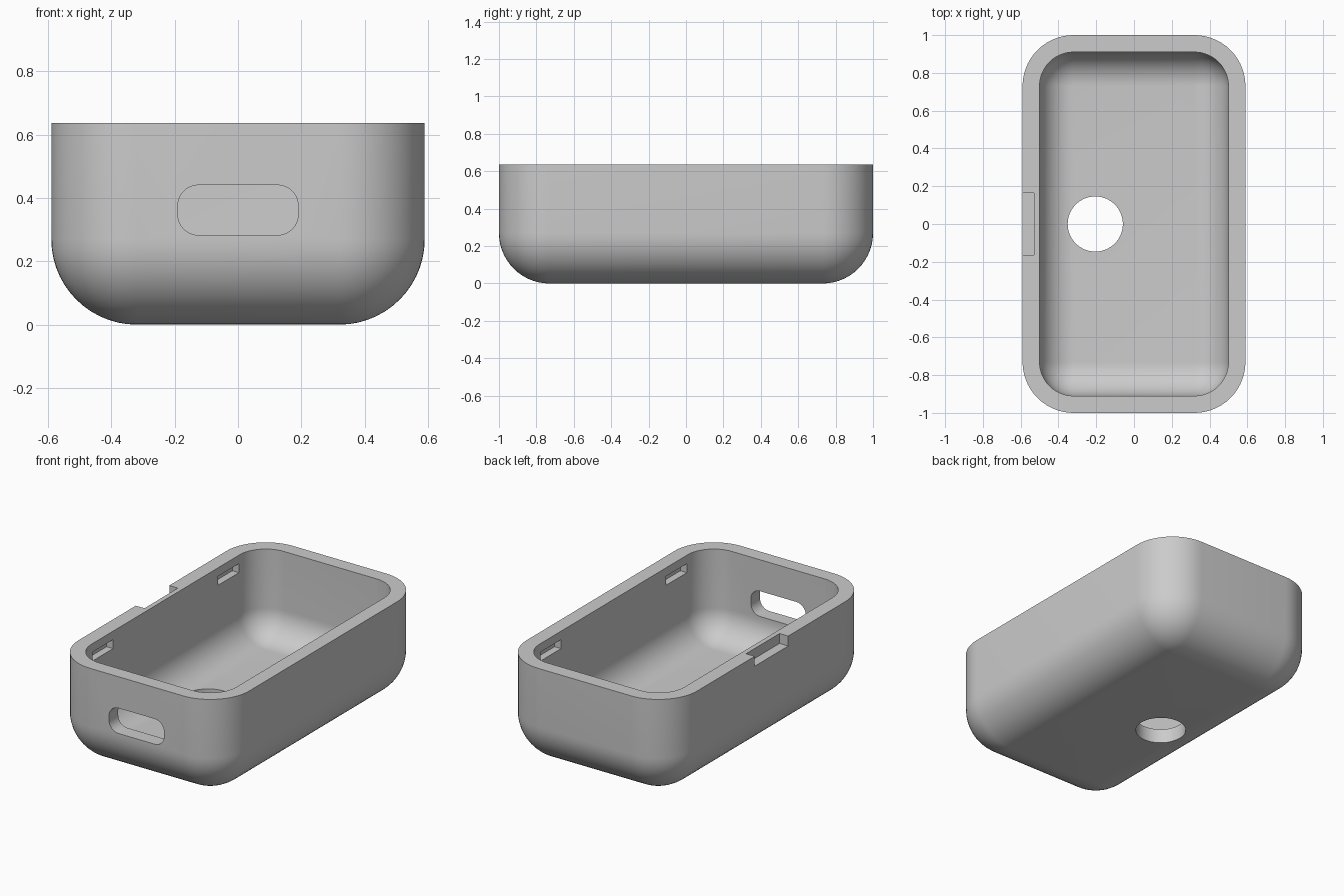
import bpy, bmesh, math
from mathutils import Vector

cube = bpy.data.objects.get("Cube")
if cube:
    bpy.data.objects.remove(cube, do_unlink=True)

HX, HY, H = 0.59, 1.0, 0.637      # half width, half length, height
R, WALL = 0.27, 0.09              # outer radius, shell thickness
SEG = 14

grey = bpy.data.materials.new("light grey plastic")
grey.use_nodes = True
COLOUR = (0.6, 0.6, 0.6, 1)
grey.diffuse_color = COLOUR
grey.node_tree.nodes["Principled BSDF"].inputs["Base Color"].default_value = COLOUR


def rounded_rect(hx, hy, r, seg=SEG):
    """Counter-clockwise outline with rounded corners."""
    pts = []
    for k, (sx, sy) in enumerate([(1, 1), (-1, 1), (-1, -1), (1, -1)]):
        for i in range(seg + 1):
            a = math.pi / 2 * (k + i / seg)
            pts.append((sx * (hx - r) + r * math.cos(a),
                        sy * (hy - r) + r * math.sin(a)))
    return pts


def shell_rings(offset):
    """Rings from the floor up to the rim, offset inward from the outside."""
    r = R - offset
    rings = []
    for i in range(SEG + 1):
        t = math.pi / 2 * (1 - i / SEG)
        inset = offset + r * (1 - math.cos(t))
        z = offset + r * (1 - math.sin(t))
        rings.append((rounded_rect(HX - inset, HY - inset, r * math.cos(t)), z))
    rings.append((rounded_rect(HX - offset, HY - offset, r), H))
    return rings


def make_object(name, bm):
    bmesh.ops.recalc_face_normals(bm, faces=bm.faces)
    mesh = bpy.data.meshes.new(name)
    bm.to_mesh(mesh)
    bm.free()
    mesh.materials.append(grey)
    ob = bpy.data.objects.new(name, mesh)
    bpy.context.collection.objects.link(ob)
    return ob


def prism(name, outline, place, low, high):
    """Extrude a 2D outline; place maps (u, v, depth) to a 3D point."""
    bm = bmesh.new()
    ends = [[bm.verts.new(place(u, v, d)) for u, v in outline] for d in (low, high)]
    for ring in ends:
        bm.faces.new(ring)
    n = len(outline)
    for i in range(n):
        j = (i + 1) % n
        bm.faces.new((ends[0][i], ends[0][j], ends[1][j], ends[1][i]))
    return make_object(name, bm)


def block(name, centre, size):
    bm = bmesh.new()
    bmesh.ops.create_cube(bm, size=1)
    bmesh.ops.scale(bm, vec=size, verts=bm.verts)
    bmesh.ops.translate(bm, vec=centre, verts=bm.verts)
    return make_object(name, bm)


# Open tray: outside from floor to rim, then inside back down to the inner floor
bm = bmesh.new()
loops = [[bm.verts.new((x, y, z)) for x, y in pts]
         for pts, z in shell_rings(0) + shell_rings(WALL)[::-1]]
for a, b in zip(loops, loops[1:]):
    for i in range(len(a)):
        j = (i + 1) % len(a)
        bm.faces.new((a[i], a[j], b[j], b[i]))
bm.faces.new(loops[0])
bm.faces.new(loops[-1])
bmesh.ops.remove_doubles(bm, verts=bm.verts, dist=0.0005)
tray = make_object("tray_shell", bm)

# Cutters: front slot, drain hole, rim notch, four clip recesses
cutters = [
    prism("slot_cutter", rounded_rect(0.19, 0.079, 0.065, 8),
          lambda u, v, d: Vector((u, d, v + 0.362)), -1.1, -0.8),
    prism("hole_cutter", rounded_rect(0.146, 0.146, 0.146, 16)[:],
          lambda u, v, d: Vector((u - 0.205, v, d)), -0.1, 0.2),
    block("notch_cutter", (-0.58, 0, 0.63), (0.1, 0.33, 0.11)),
]
for sx in (-1, 1):
    for sy in (-1, 1):
        cutters.append(block("clip_cutter", (sx * 0.49, sy * 0.62, 0.556),
                             (0.11, 0.205, 0.056)))

for c in cutters:
    c.hide_render = True
    bm = bmesh.new()
    bm.from_mesh(c.data)
    bmesh.ops.remove_doubles(bm, verts=bm.verts, dist=0.0001)
    bm.to_mesh(c.data)
    bm.free()
    mod = tray.modifiers.new(c.name, 'BOOLEAN')
    mod.operation = 'DIFFERENCE'
    mod.solver = 'EXACT'
    mod.object = c

# Bake the cuts and drop the cutters
bpy.context.view_layer.update()
cut = bpy.data.meshes.new_from_object(
    tray.evaluated_get(bpy.context.evaluated_depsgraph_get()))
tray.modifiers.clear()
tray.data = cut
for c in cutters:
    bpy.data.objects.remove(c, do_unlink=True)

bpy.ops.object.select_all(action='DESELECT')
tray.select_set(True)
bpy.context.view_layer.objects.active = tray
bpy.ops.object.shade_smooth_by_angle(angle=math.radians(30))
